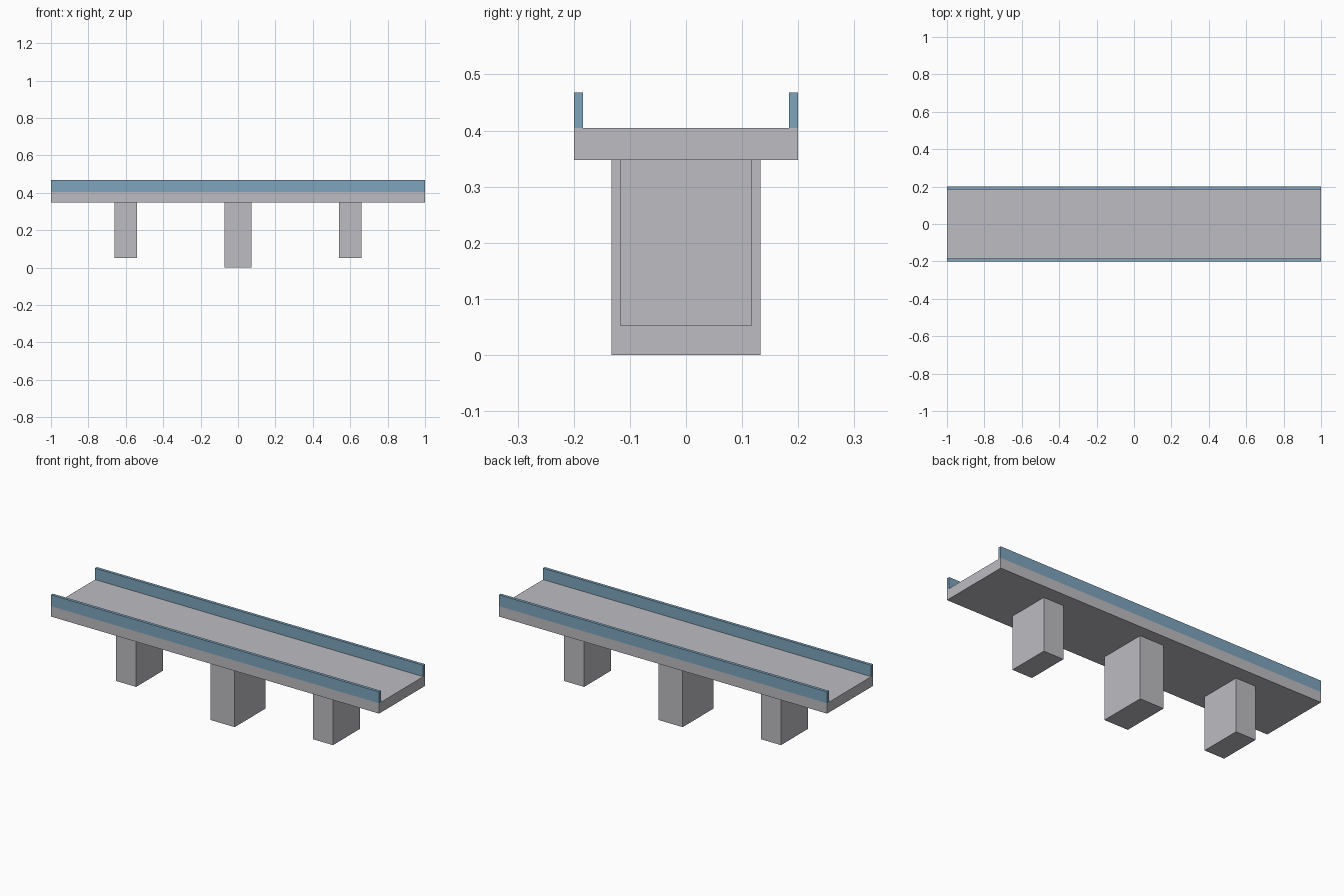
import bpy
import bmesh
from mathutils import Vector

default = bpy.data.objects.get("Cube")
if default:
    bpy.data.objects.remove(default, do_unlink=True)


def make_material(name, color):
    mat = bpy.data.materials.new(name)
    mat.use_nodes = True
    mat.diffuse_color = color
    mat.node_tree.nodes["Principled BSDF"].inputs["Base Color"].default_value = color
    return mat


def box(name, low, high, mat):
    """Axis-aligned box between two corners."""
    low, high = Vector(low), Vector(high)
    bm = bmesh.new()
    bmesh.ops.create_cube(bm, size=1)
    bmesh.ops.scale(bm, vec=high - low, verts=bm.verts)
    mesh = bpy.data.meshes.new(name)
    bm.to_mesh(mesh)
    bm.free()
    mesh.materials.append(mat)
    obj = bpy.data.objects.new(name, mesh)
    obj.location = (low + high) / 2
    bpy.context.collection.objects.link(obj)
    return obj


concrete = make_material("concrete grey", (0.51, 0.51, 0.54, 1))
rail_blue = make_material("rail blue", (0.21, 0.375, 0.51, 1))

HALF_WIDTH = 0.2
DECK_BOTTOM, DECK_TOP, RAIL_TOP = 0.348, 0.405, 0.468
RAIL_THICKNESS = 0.016

# Deck slab
box("deck", (-1, -HALF_WIDTH, DECK_BOTTOM), (1, HALF_WIDTH, DECK_TOP), concrete)

# Solid side rails along both edges
inner = HALF_WIDTH - RAIL_THICKNESS
box("front_rail", (-1, -HALF_WIDTH, DECK_TOP), (1, -inner, RAIL_TOP), rail_blue)
box("back_rail", (-1, inner, DECK_TOP), (1, HALF_WIDTH, RAIL_TOP), rail_blue)

# Piers: a larger, deeper one in the middle and two smaller ones outside
for name, x, half_x, half_y, bottom in (
    ("right_pier", -0.6, 0.061, 0.117, 0.052),
    ("middle_pier", 0, 0.073, 0.133, 0),
    ("left_pier", 0.6, 0.061, 0.117, 0.052),
):
    box(name, (x - half_x, -half_y, bottom), (x + half_x, half_y, DECK_BOTTOM), concrete)
